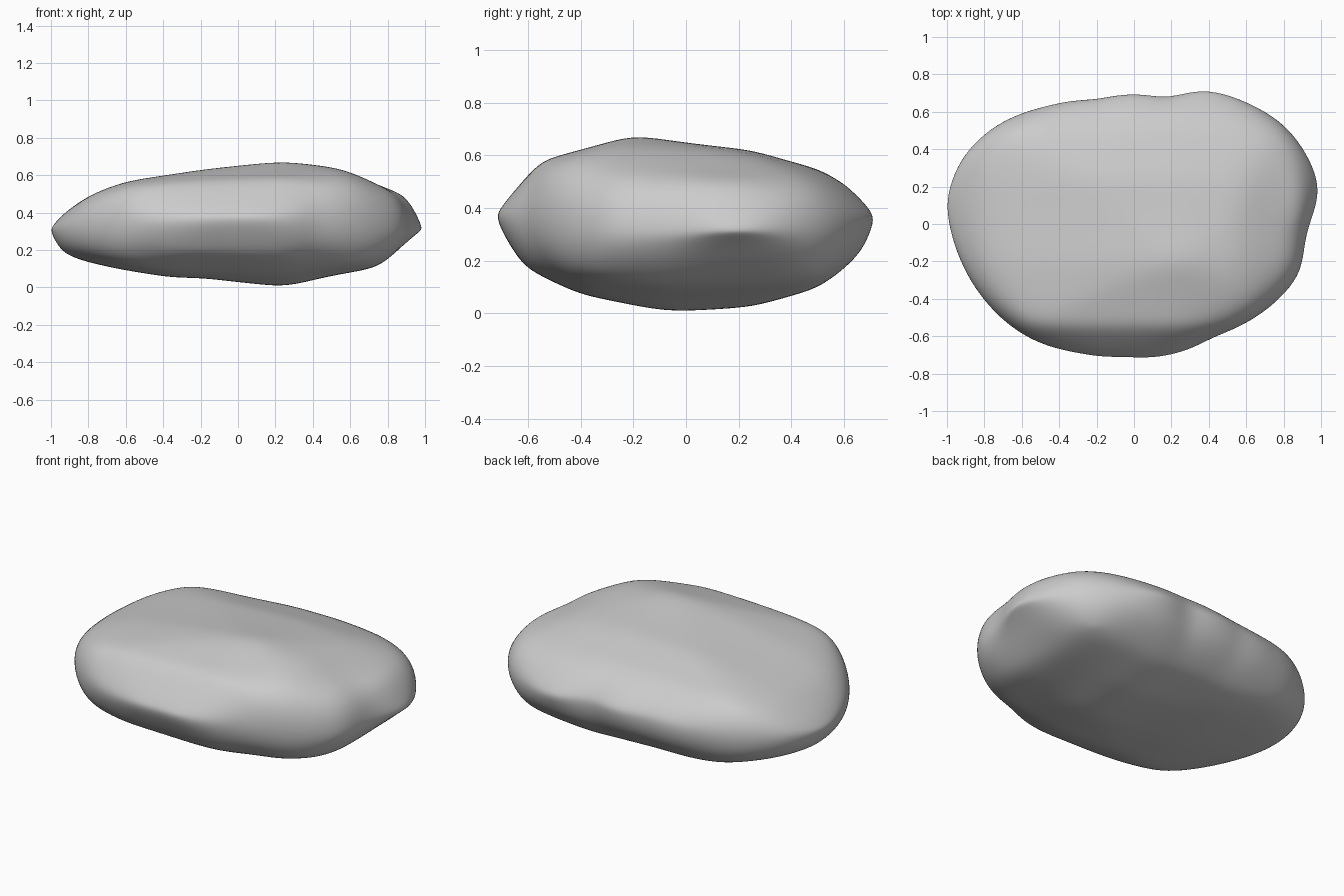
import bpy
import bmesh
from math import atan2, cos, sin, hypot, pi, exp
from mathutils import Vector

default_cube = bpy.data.objects.get("Cube")
if default_cube:
    bpy.data.objects.remove(default_cube, do_unlink=True)

# Plan outline and height profiles of the stone
OUTLINE = [(1.01, .17), (.97, .3), (.81, .53), (.61, .65), (.37, .72),
           (.18, .67), (-.2, .67), (-.48, .63), (-.77, .51), (-.92, .36),
           (-1.01, .13), (-.95, -.15), (-.81, -.4), (-.54, -.63), (-.3, -.69),
           (-.05, -.71), (.43, -.61), (.71, -.47), (.89, -.27), (.92, -.05)]
TOP_X = [(-1, .36), (-.95, .41), (-.8, .5), (-.6, .57), (-.2, .63), (.25, .68),
         (.55, .64), (.75, .56), (.9, .52), (.95, .46), (1, .37)]
BASE_X = [(-1, .22), (-.95, .16), (-.6, .09), (-.35, .05), (-.2, .05),
          (.25, 0), (.5, .06), (.75, .1), (.87, .17), (1, .29)]
TOP_Y = [(-.71, .43), (-.65, .49), (-.55, .59), (-.2, .68), (0, .655),
         (.25, .63), (.5, .56), (.6, .51), (.71, .43)]
BASE_Y = [(-.71, .28), (-.62, .17), (-.4, .07), (-.05, 0), (.25, .025),
          (.5, .1), (.68, .22), (.71, .28)]
TOP, RIM_X, RIM_Y = .68, .31, .37


def sample(points, t):
    """Linear lookup in a sorted list of pairs."""
    if t <= points[0][0]:
        return points[0][1]
    for (a, va), (b, vb) in zip(points, points[1:]):
        if t <= b:
            return va + (vb - va) * (t - a) / (b - a)
    return points[-1][1]


# Outline as radius by angle, wrapped so every angle is covered
polar = sorted((atan2(y, x), hypot(x, y)) for x, y in OUTLINE)
polar = ([(polar[-1][0] - 2 * pi, polar[-1][1])] + polar
         + [(polar[0][0] + 2 * pi, polar[0][1])])


def surface(direction):
    """Map a point of the unit sphere onto the stone."""
    angle = atan2(direction.y, direction.x)
    reach = min(1, hypot(direction.x, direction.y))
    radius = sample(polar, angle) * reach
    x, y = radius * cos(angle), radius * sin(angle)
    rim = RIM_X + (RIM_Y - RIM_X) * sin(angle) ** 2 * reach
    upper = direction.z >= 0
    crest = TOP if upper else 0
    along = (sample(TOP_X if upper else BASE_X, x) - RIM_X) / (crest - RIM_X)
    across = (sample(TOP_Y if upper else BASE_Y, y) - RIM_Y) / (crest - RIM_Y)
    fullness = .4 * along * across + .6 * min(along, across)
    closing = max(0, 1 - reach ** 14) ** .5
    return Vector((x, y, rim + (crest - rim) * fullness * closing))


# Shallow hollows: centre, width, depth
HOLLOWS = [((-.5, -.62, .22), .14, .015), ((.88, .15, .17), .18, .03),
           ((.5, -.45, .1), .25, .035), ((-.3, .62, .55), .2, .015)]

bm = bmesh.new()
bmesh.ops.create_icosphere(bm, subdivisions=6, radius=1)
for v in bm.verts:
    v.co = surface(v.co.copy())
    for centre, width, depth in HOLLOWS:
        offset = v.co - Vector(centre)
        pull = depth * exp(-offset.length_squared / width ** 2)
        v.co += (Vector((0, 0, .34)) - v.co).normalized() * pull

# Weather the surface
for _ in range(14):
    bmesh.ops.smooth_vert(bm, verts=bm.verts, factor=.5,
                          use_axis_x=True, use_axis_y=True, use_axis_z=True)
bmesh.ops.recalc_face_normals(bm, faces=bm.faces)

mesh = bpy.data.meshes.new("stone")
bm.to_mesh(mesh)
bm.free()
stone = bpy.data.objects.new("stone", mesh)
bpy.context.collection.objects.link(stone)

# Plain grey stone
grey = bpy.data.materials.new("stone grey")
grey.use_nodes = True
colour = (.6, .6, .6, 1)
grey.diffuse_color = colour
grey.node_tree.nodes["Principled BSDF"].inputs["Base Color"].default_value = colour
mesh.materials.append(grey)
for face in mesh.polygons:
    face.use_smooth = True
